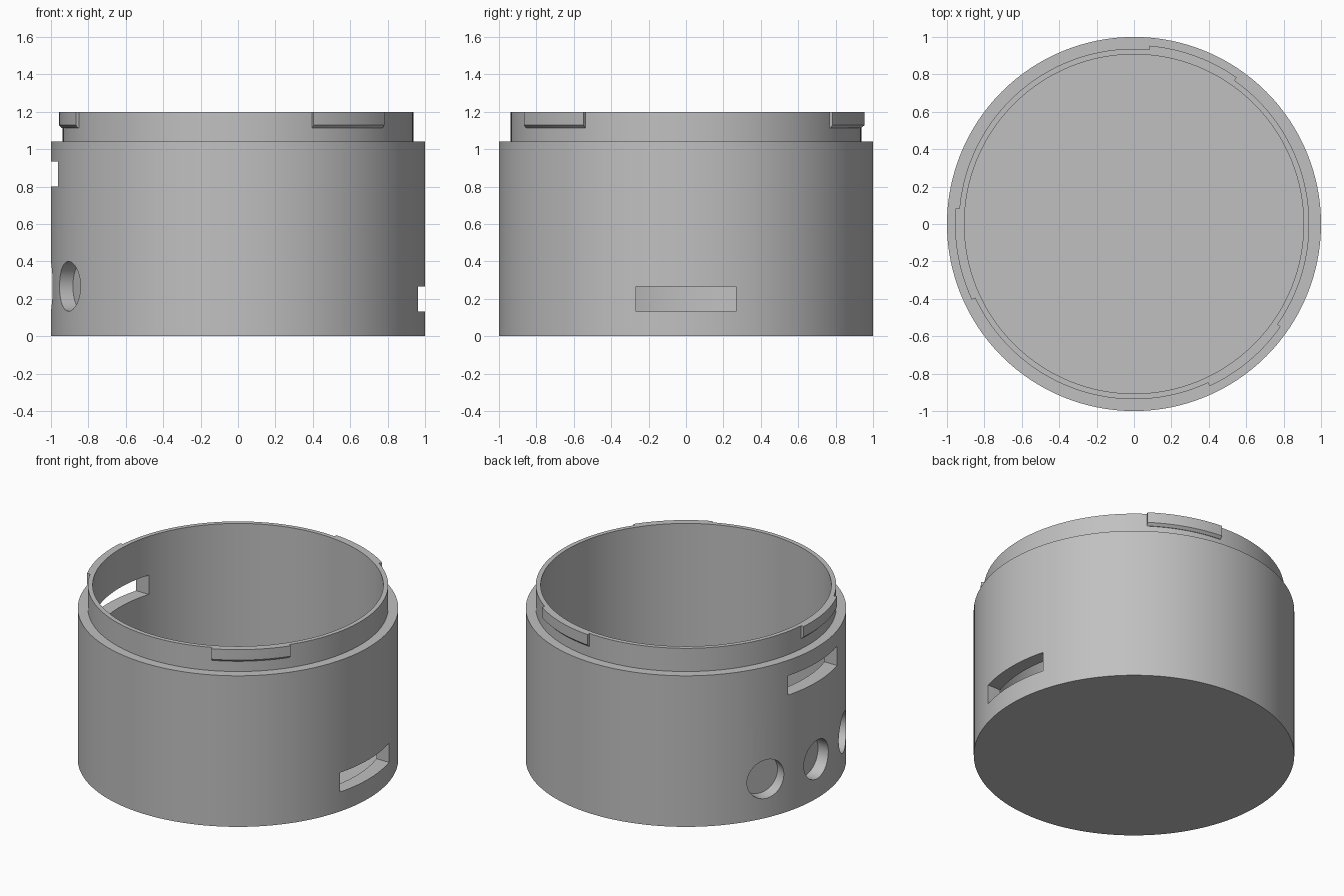
import bpy, bmesh
from math import radians, cos, sin, pi
from mathutils import Matrix, Vector

cube = bpy.data.objects.get("Cube")
if cube:
    bpy.data.objects.remove(cube, do_unlink=True)

grey = bpy.data.materials.new("plain grey")
grey.use_nodes = True
GREY = (0.53, 0.53, 0.53, 1)
grey.diffuse_color = GREY
grey.node_tree.nodes["Principled BSDF"].inputs["Base Color"].default_value = GREY

WALL_R, NECK_R, INNER_R, TAB_R = 1.0, 0.937, 0.907, 0.957
SHOULDER, HEIGHT, FLOOR = 1.04, 1.2, 0.08


def finish(name, bm):
    bmesh.ops.remove_doubles(bm, verts=bm.verts, dist=1e-5)
    bmesh.ops.recalc_face_normals(bm, faces=bm.faces)
    mesh = bpy.data.meshes.new(name)
    bm.to_mesh(mesh)
    bm.free()
    mesh.materials.append(grey)
    obj = bpy.data.objects.new(name, mesh)
    bpy.context.collection.objects.link(obj)
    return obj


def activate(obj):
    bpy.ops.object.select_all(action='DESELECT')
    obj.select_set(True)
    bpy.context.view_layer.objects.active = obj


def smooth(obj):
    activate(obj)
    bpy.ops.object.shade_smooth_by_angle(angle=radians(30))


def cut(target, cutter):
    cutter.hide_render = True
    activate(target)
    mod = target.modifiers.new("cut", 'BOOLEAN')
    mod.operation, mod.solver, mod.object = 'DIFFERENCE', 'EXACT', cutter
    bpy.ops.object.modifier_apply(modifier=mod.name)
    bpy.data.objects.remove(cutter, do_unlink=True)


# Cup: one lathed profile with floor, wall, shoulder and neck
bm = bmesh.new()
profile = [(0, 0), (WALL_R, 0), (WALL_R, SHOULDER), (NECK_R, SHOULDER),
           (NECK_R, HEIGHT), (INNER_R, HEIGHT), (INNER_R, FLOOR), (0, FLOOR)]
verts = [bm.verts.new((r, 0, z)) for r, z in profile]
edges = [bm.edges.new(pair) for pair in zip(verts, verts[1:])]
bmesh.ops.spin(bm, geom=verts + edges, cent=(0, 0, 0), axis=(0, 0, 1),
               angle=2 * pi, steps=128)
cup = finish("cup_body", bm)

# Slots through the wall: low on one side, high on the other
for side, z in ((1, 0.2), (-1, 0.867)):
    bm = bmesh.new()
    bmesh.ops.create_cube(bm, size=1, matrix=Matrix.Translation((side * 0.95, 0, z))
                          @ Matrix.Diagonal((0.4, 0.534, 0.133, 1)))
    cut(cup, finish("slot_cutter", bm))

# Three blind round pockets beneath the high slot
for angle in (155, 180, 205):
    bm = bmesh.new()
    bmesh.ops.create_cone(bm, cap_ends=True, segments=48, radius1=0.133, radius2=0.133,
                          depth=0.2, matrix=Matrix.Rotation(radians(angle), 4, 'Z')
                          @ Matrix.Translation((1.012, 0, 0.267))
                          @ Matrix.Rotation(pi / 2, 4, 'Y'))
    cut(cup, finish("pocket_cutter", bm))
smooth(cup)

# Locking tabs round the neck, chamfered underneath
for i, start in enumerate((55, 175, 295)):
    bm = bmesh.new()
    section = [(0.933, 1.112), (0.94, 1.112), (TAB_R, 1.128), (TAB_R, HEIGHT), (0.933, HEIGHT)]
    a = radians(start)
    face = bm.faces.new([bm.verts.new((r * cos(a), r * sin(a), z)) for r, z in section])
    first = face.copy()
    geom = [face] + list(face.edges) + list(face.verts)
    bmesh.ops.spin(bm, geom=geom, cent=(0, 0, 0), axis=(0, 0, 1),
                   angle=radians(30), steps=12)
    smooth(finish(f"locking_tab_{i + 1}", bm))
